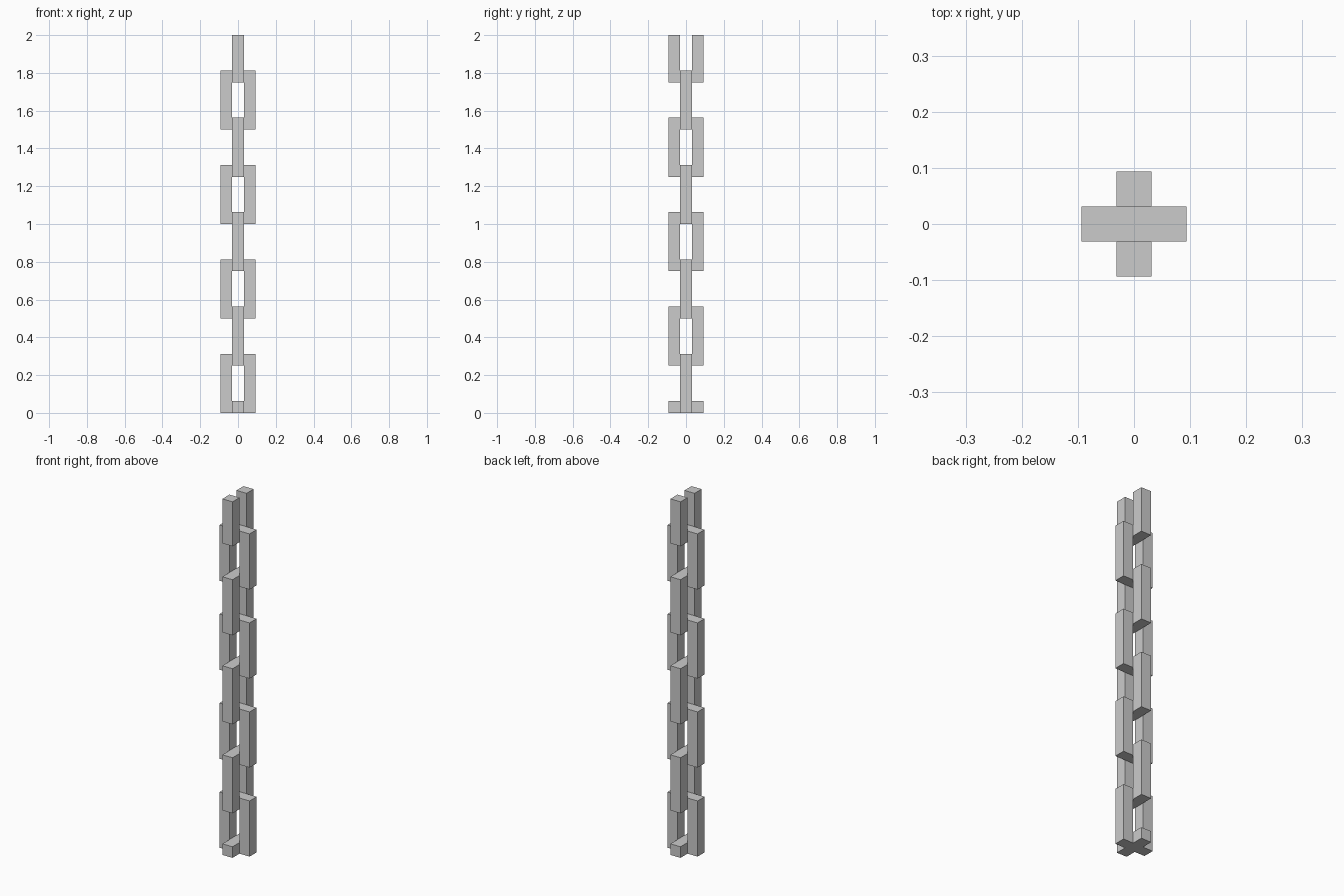
import bpy, bmesh
from mathutils import Matrix, Vector
from math import radians

if "Cube" in bpy.data.objects:
    bpy.data.objects.remove(bpy.data.objects["Cube"])

T = 1 / 16          # bar thickness
H = T / 2           # half thickness
W = 3 * H           # half width of a link
STEP = 0.25         # vertical spacing of links
LINK_H = 5 * T      # full link height


def extruded(name, quads, z, turned):
    """Extrude a flat xz profile made of quads into a bar-thick solid."""
    bm = bmesh.new()
    for quad in quads:
        bm.faces.new([bm.verts.new((x, -H, h)) for x, h in quad])
    bmesh.ops.remove_doubles(bm, verts=bm.verts, dist=1e-5)
    res = bmesh.ops.extrude_face_region(bm, geom=bm.faces[:], use_keep_orig=True)
    moved = [g for g in res["geom"] if isinstance(g, bmesh.types.BMVert)]
    bmesh.ops.translate(bm, verts=moved, vec=Vector((0, T, 0)))
    if turned:
        bmesh.ops.rotate(bm, verts=bm.verts, matrix=Matrix.Rotation(radians(90), 3, 'Z'))
    bmesh.ops.translate(bm, verts=bm.verts, vec=Vector((0, 0, z)))
    bmesh.ops.recalc_face_normals(bm, faces=bm.faces)
    mesh = bpy.data.meshes.new(name)
    bm.to_mesh(mesh)
    bm.free()
    bpy.context.collection.objects.link(bpy.data.objects.new(name, mesh))


def cells(cols, rows):
    return [[(x0, z0), (x1, z0), (x1, z1), (x0, z1)]
            for x0, x1 in cols for z0, z1 in rows]


left, middle, right = (-W, -H), (-H, H), (H, W)
low, high = (0, T), (LINK_H - T, LINK_H)
mid = (T, LINK_H - T)

# Closed links, alternating by a quarter turn
ring = cells([left, right], [low, mid, high]) + cells([middle], [low, high])
for i in range(7):
    extruded(f"chain_link_{i + 1}", ring, i * STEP, i % 2 == 1)

# Top link is cut off open, and its remaining bar sits at the bottom
open_link = cells([left, right], [low, mid]) + cells([middle], [low])
extruded("open_top_link", open_link, 7 * STEP, True)
extruded("bottom_link_end", cells([left, middle, right], [low]), 0, True)
